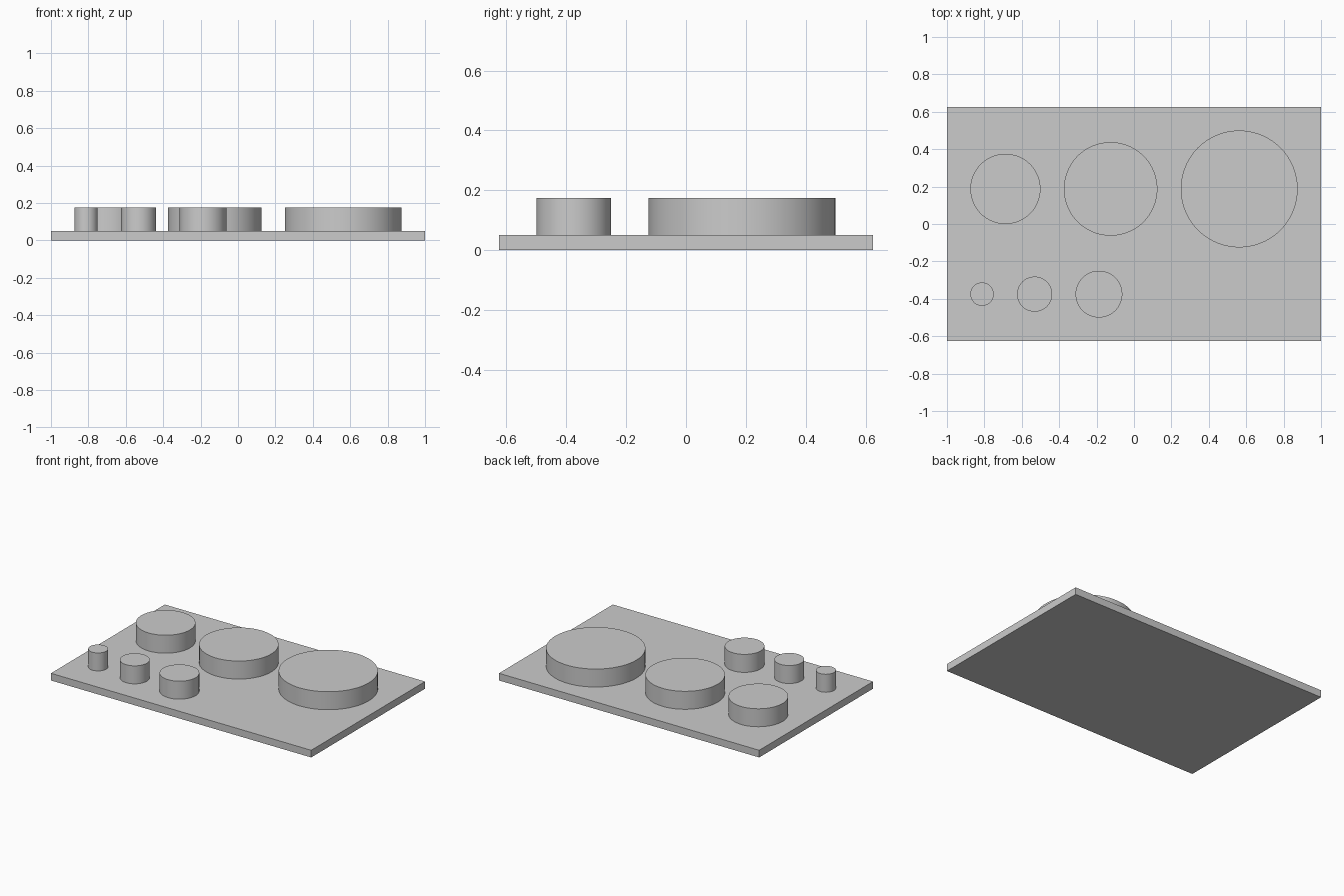
import bpy

cube = bpy.data.objects.get("Cube")
if cube:
    bpy.data.objects.remove(cube, do_unlink=True)

# One plain grey for the whole model
grey = bpy.data.materials.new("plain grey")
grey.use_nodes = True
colour = (0.6, 0.6, 0.6, 1)
grey.diffuse_color = colour
grey.node_tree.nodes["Principled BSDF"].inputs["Base Color"].default_value = colour

PLATE_TOP = 0.05
PEG_TOP = 0.175


def finish(name):
    obj = bpy.context.object
    obj.name = name
    obj.data.materials.append(grey)
    return obj


def peg(name, x, y, radius):
    """Upright round peg standing on the plate."""
    height = PEG_TOP - PLATE_TOP
    bpy.ops.mesh.primitive_cylinder_add(
        vertices=96, radius=radius, depth=height,
        location=(x, y, PLATE_TOP + height / 2))
    finish(name)
    bpy.ops.object.shade_smooth_by_angle()


# Base plate
bpy.ops.mesh.primitive_cube_add(size=1, location=(0, 0, PLATE_TOP / 2))
plate = finish("base_plate")
plate.scale = (2, 1.25, PLATE_TOP)
bpy.ops.object.transform_apply(location=False, rotation=False, scale=True)

# Back row of wide pegs and front row of narrow pegs, growing towards +x
rows = {
    "back_peg": (0.1875, [(-0.6875, 0.1875), (-0.125, 0.25), (0.5625, 0.3125)]),
    "front_peg": (-0.375, [(-0.8125, 0.0625), (-0.5312, 0.0938), (-0.1875, 0.125)]),
}
for row, (y, pegs) in rows.items():
    for (x, radius), size in zip(pegs, ("small", "medium", "large")):
        peg(f"{row}_{size}", x, y, radius)
